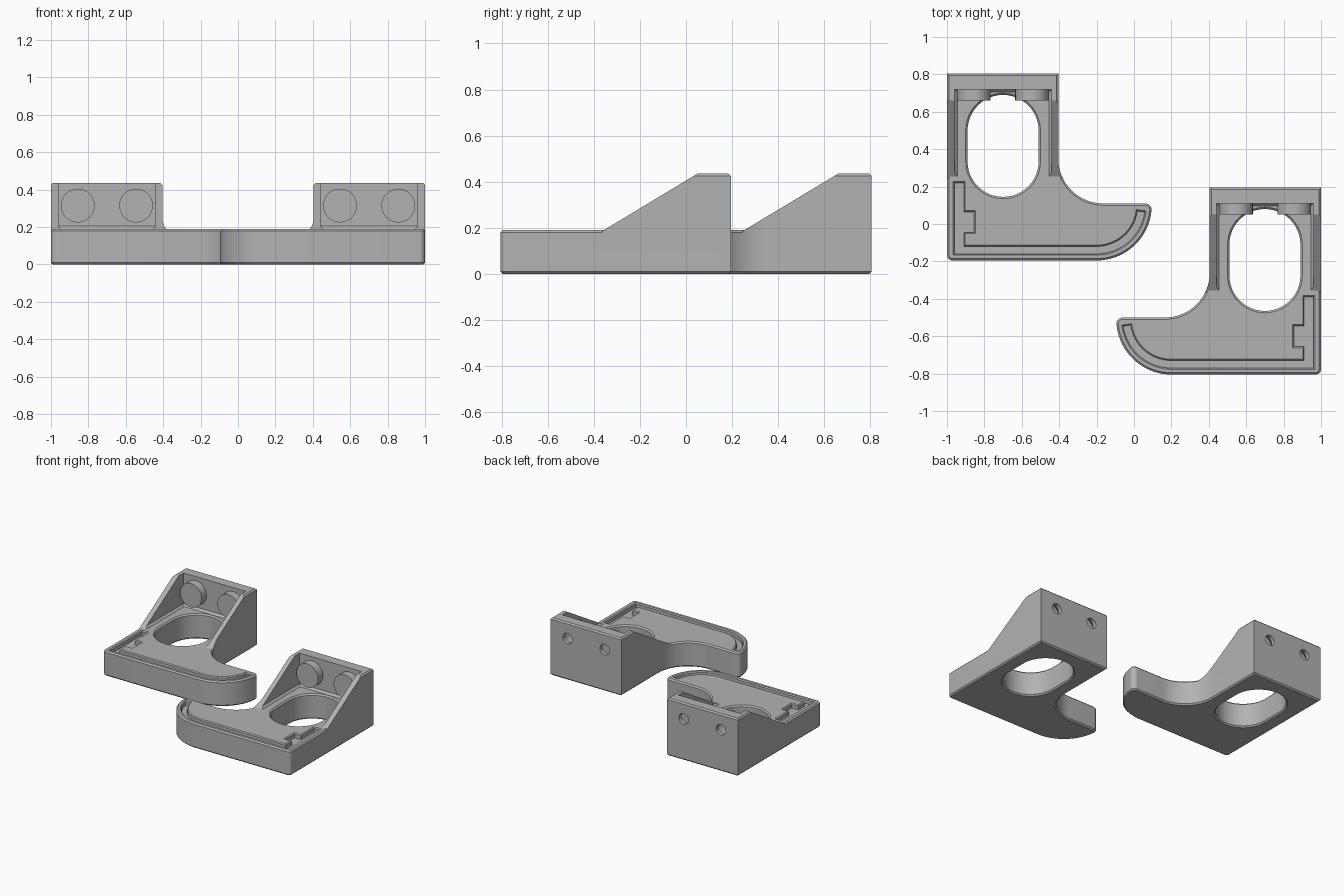
import bpy, bmesh, math
from mathutils import Matrix, Vector

if "Cube" in bpy.data.objects:
    bpy.data.objects.remove(bpy.data.objects["Cube"])

grey = bpy.data.materials.new("plain_grey")
grey.diffuse_color = (0.45, 0.45, 0.45, 1)
grey.use_nodes = True
grey.node_tree.nodes["Principled BSDF"].inputs["Base Color"].default_value = grey.diffuse_color


def arc(cx, cy, r, a0, a1, n=16):
    pts = []
    for i in range(n + 1):
        a = math.radians(a0 + (a1 - a0) * i / n)
        pts.append((cx + r * math.cos(a), cy + r * math.sin(a)))
    return pts


def offset(pts, d):
    """Move a counter-clockwise outline outwards by d."""
    out, n = [], len(pts)
    for i in range(n):
        p, q, s = (Vector(pts[(i + k) % n]) for k in (-1, 0, 1))
        e1, e2 = (q - p).normalized(), (s - q).normalized()
        n1, n2 = Vector((e1.y, -e1.x)), Vector((e2.y, -e2.x))
        out.append(q + (n1 + n2) * (d / (1 + n1.dot(n2))))
    return out


def loft(name, pts, levels, matrix=None):
    """Solid from one outline at several (height, offset) levels."""
    bm = bmesh.new()
    rings = [[bm.verts.new((p[0], p[1], z)) for p in offset(pts, d)]
             for z, d in levels]
    n = len(pts)
    for a, b in zip(rings, rings[1:]):
        for i in range(n):
            j = (i + 1) % n
            bm.faces.new((a[i], a[j], b[j], b[i]))
    bm.faces.new(rings[0][::-1])
    bm.faces.new(rings[-1])
    if matrix:
        bm.transform(matrix)
    bmesh.ops.recalc_face_normals(bm, faces=bm.faces[:])
    me = bpy.data.meshes.new(name)
    bm.to_mesh(me)
    bm.free()
    me.materials.append(grey)
    ob = bpy.data.objects.new(name, me)
    bpy.context.collection.objects.link(ob)
    return ob


def combine(target, tool, op='DIFFERENCE'):
    mod = target.modifiers.new("bool", 'BOOLEAN')
    mod.operation, mod.solver, mod.object = op, 'EXACT', tool
    bpy.context.view_layer.objects.active = target
    bpy.ops.object.modifier_apply(modifier=mod.name)
    bpy.data.objects.remove(tool)


# Plan outline of the bracket: square back, hooked front arm
outline = (arc(0.97, -0.775, 0.03, 270, 360, 6)
           + [(1, 0.195), (0.405, 0.195)]
           + arc(0.165, -0.26, 0.24, 0, -90)
           + arc(-0.06, -0.535, 0.035, 90, 180, 8)
           + arc(0.2, -0.51, 0.295, 186, 270))

# Base plate with chamfered edges
bracket = loft("right_bracket", outline,
               [(0, -0.01), (0.01, 0), (0.18, 0), (0.19, -0.01)])

# Back wall and side gussets, cut from the same outline
upper = loft("upper", outline, [(0.1, 0), (0.425, 0), (0.435, -0.01)])
slope = [(-1, 0.05), (-0.365, 0.05), (-0.365, 0.185), (0.05, 0.435),
         (0.133, 0.485), (-1, 0.485)]
to_side = Matrix(((0, 0, 1, 0), (1, 0, 0, 0), (0, 1, 0, 0), (0, 0, 0, 1)))
combine(upper, loft("slope_cut", slope, [(-1, 0), (2, 0)], to_side))
pocket = [(0.44, -1), (0.96, -1), (0.96, 0.11), (0.44, 0.11)]
combine(upper, loft("pocket_cut", pocket, [(0.19, -0.015), (0.205, 0), (0.6, 0)]))
combine(bracket, upper, 'UNION')

# Rounded slot through the plate
slot = arc(0.7, -0.11, 0.19, 0, 180, 24) + arc(0.7, -0.275, 0.19, 180, 360, 24)
combine(bracket, loft("slot_cut", slot,
                      [(-0.01, 0.02), (0.01, 0), (0.18, 0), (0.2, 0.02)]))

# Groove along the front edge, with a side notch
groove = ([(0.96, -0.77), (0.96, -0.39), (0.91, -0.39), (0.91, -0.545),
           (0.855, -0.545), (0.855, -0.655), (0.91, -0.655), (0.91, -0.73)]
          + arc(0.2, -0.51, 0.22, 270, 188) + arc(0.2, -0.51, 0.26, 188, 270))
combine(bracket, loft("groove_cut", groove, [(0.155, 0), (0.183, 0), (0.2, 0.017)]))

# Countersunk screw holes in the back wall
for x in (0.545, 0.857):
    m = Matrix.Translation((x, 0, 0.315)) @ Matrix.Rotation(math.pi / 2, 4, 'X')
    circle = arc(0, 0, 0.04, 0, 360, 32)[:-1]
    combine(bracket, loft("screw_cut", circle,
                          [(-0.3, 0), (-0.165, 0), (-0.11, 0.05), (-0.05, 0.05)], m))

# Mirrored partner, shifted back
left = bracket.copy()
left.name = "left_bracket"
left.data = bracket.data.copy()
left.data.transform(Matrix.Translation((0, 0.61, 0)) @ Matrix.Diagonal((-1, 1, 1, 1)))
left.data.flip_normals()
bpy.context.collection.objects.link(left)

for ob in (bracket, left):
    bpy.ops.object.select_all(action='DESELECT')
    ob.select_set(True)
    bpy.context.view_layer.objects.active = ob
    bpy.ops.object.shade_smooth_by_angle(angle=math.radians(30))
